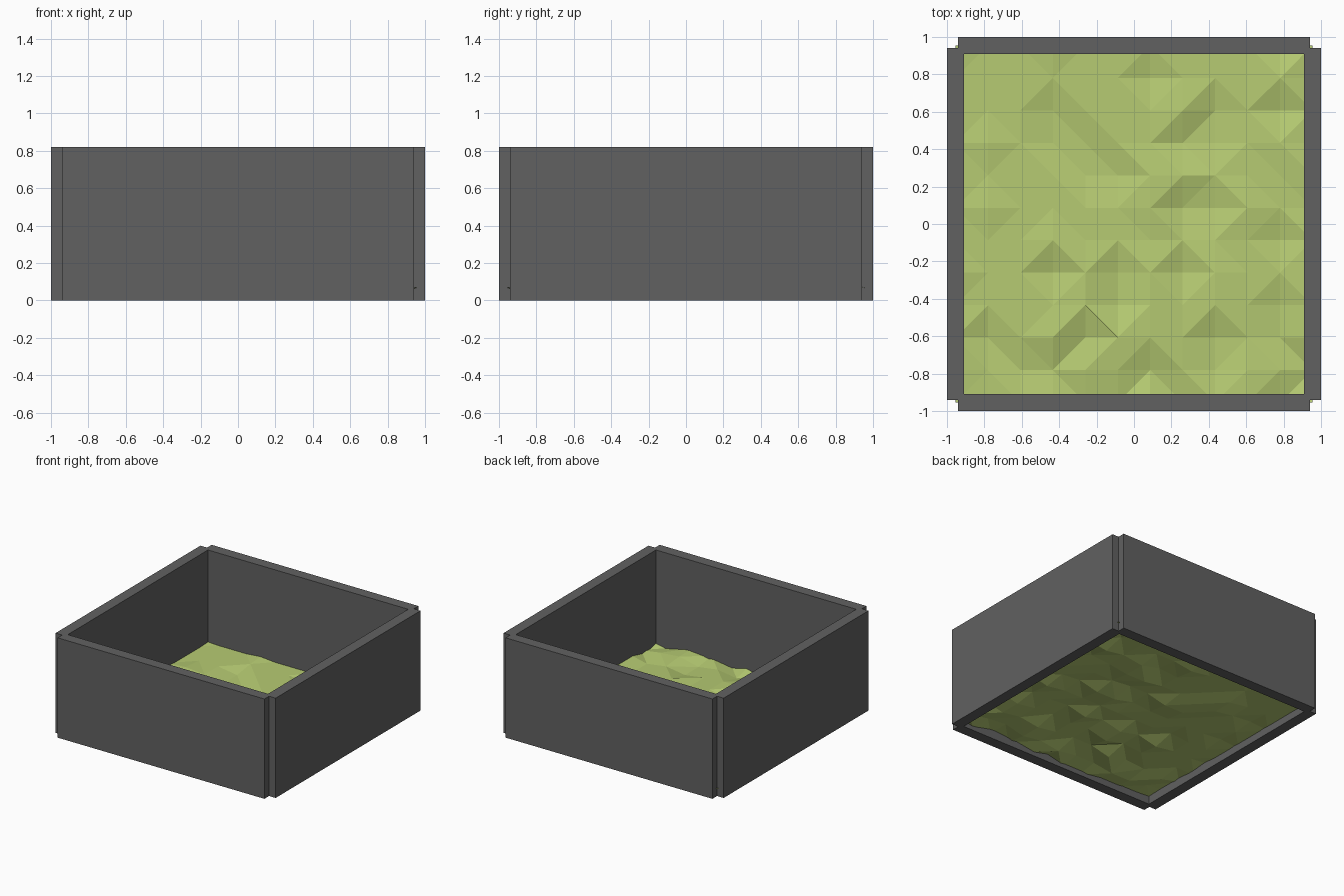
import bpy, bmesh, math, random

if "Cube" in bpy.data.objects:
    bpy.data.objects.remove(bpy.data.objects["Cube"])

random.seed(7)

H = 0.82        # wall height
T = 0.09        # wall thickness
L = 1.88        # wall length, stops short of the corners
G = 1.91        # ground sheet size
CELLS = 11


def material(name, rgb):
    m = bpy.data.materials.new(name)
    m.diffuse_color = (*rgb, 1)
    m.use_nodes = True
    m.node_tree.nodes["Principled BSDF"].inputs["Base Color"].default_value = m.diffuse_color
    return m


def add_object(name, bm, mat):
    me = bpy.data.meshes.new(name)
    bm.to_mesh(me)
    bm.free()
    me.materials.append(mat)
    ob = bpy.data.objects.new(name, me)
    bpy.context.collection.objects.link(ob)
    return ob


stone = material("dark_stone", (0.12, 0.12, 0.12))
grass = material("grass_green", (0.47, 0.60, 0.17))

# Four identical wall slabs, turned around the centre
for i, side in enumerate(("front", "right", "back", "left")):
    bm = bmesh.new()
    bmesh.ops.create_cube(bm, size=1)
    for v in bm.verts:
        v.co.x *= L
        v.co.y = v.co.y * T - (1 - T / 2)
        v.co.z = (v.co.z + 0.5) * H
    wall = add_object(side + "_wall", bm, stone)
    wall.rotation_euler.z = i * math.pi / 2

# Thin, gently bumpy low-poly grass sheet tucked into the walls
bm = bmesh.new()
bmesh.ops.create_grid(bm, x_segments=CELLS, y_segments=CELLS, size=G / 2)
for v in bm.verts:
    corner = abs(v.co.x) > 0.9 and abs(v.co.y) > 0.9
    v.co.z = 0.07 if corner else 0.06 + random.choice((-0.025, 0, 0, 0, 0.015))
bmesh.ops.triangulate(bm, faces=bm.faces[:], quad_method='SHORT_EDGE')
add_object("grass_ground", bm, grass)
